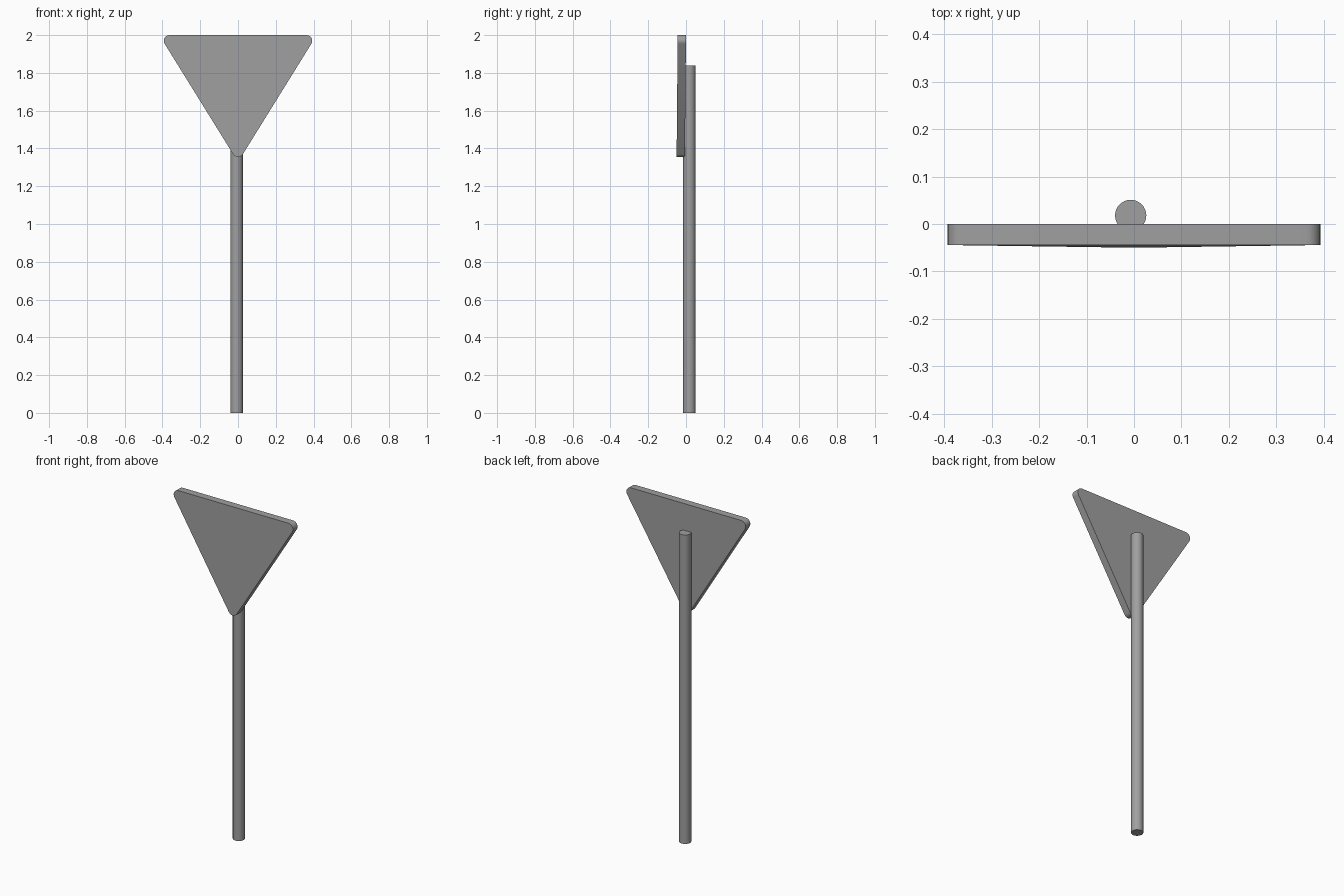
import bpy
import bmesh
from math import atan2, cos, sin, pi
from mathutils import Vector

cube = bpy.data.objects.get("Cube")
if cube:
    bpy.data.objects.remove(cube, do_unlink=True)

grey = bpy.data.materials.new("mid_grey")
grey.use_nodes = True
colour = (0.35, 0.35, 0.35, 1)
grey.diffuse_color = colour
grey.node_tree.nodes["Principled BSDF"].inputs["Base Color"].default_value = colour


def finish(obj):
    """Give a part its colour and smooth only its rounded sides."""
    obj.data.materials.clear()
    obj.data.materials.append(grey)
    bpy.ops.object.select_all(action="DESELECT")
    obj.select_set(True)
    bpy.context.view_layer.objects.active = obj
    bpy.ops.object.shade_smooth_by_angle(angle=pi / 6)


def rounded_outline(centres, radius, steps=8):
    """Outline of a convex shape with an arc around each corner centre."""
    points = []
    for i, c in enumerate(centres):
        before = c - centres[i - 1]
        after = centres[(i + 1) % len(centres)] - c
        start = atan2(before.y, before.x) - pi / 2
        turn = (atan2(after.y, after.x) - pi / 2 - start) % (2 * pi)
        for s in range(steps + 1):
            a = start + turn * s / steps
            points.append(c + radius * Vector((cos(a), sin(a))))
    return points


# Pole standing behind the sign
bpy.ops.mesh.primitive_cylinder_add(vertices=32, radius=0.033, depth=1.84,
                                    location=(-0.007, 0.018, 0.92))
pole = bpy.context.object
pole.name = "pole"
finish(pole)

# Triangular sign plate, point down, leaning very slightly
corners = [Vector((0, 1.385)), Vector((0.363, 1.97)), Vector((-0.363, 1.97))]
bm = bmesh.new()
front = bm.faces.new([bm.verts.new((p.x, -0.044 - 0.009 * (2 - p.y), p.y))
                      for p in rounded_outline(corners, 0.03)])
extruded = bmesh.ops.extrude_face_region(bm, geom=[front], use_keep_orig=True)
moved = [v for v in extruded["geom"] if isinstance(v, bmesh.types.BMVert)]
bmesh.ops.translate(bm, verts=moved, vec=(0, 0.044, 0))
bmesh.ops.recalc_face_normals(bm, faces=bm.faces)
mesh = bpy.data.meshes.new("sign_plate")
bm.to_mesh(mesh)
bm.free()
plate = bpy.data.objects.new("sign_plate", mesh)
bpy.context.collection.objects.link(plate)
finish(plate)
